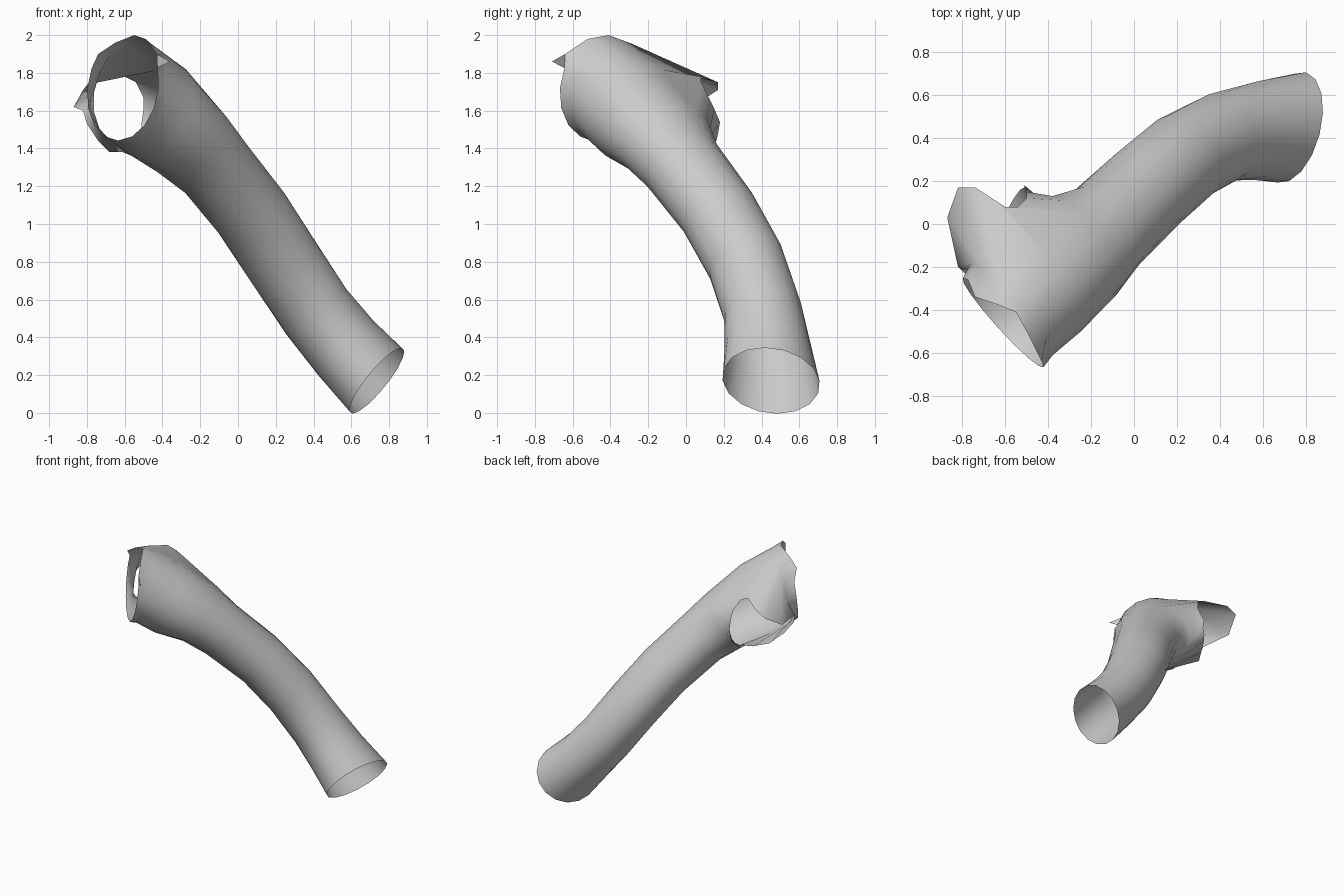
import bpy, bmesh, math
from mathutils import Vector

cube = bpy.data.objects.get("Cube")
if cube:
    bpy.data.objects.remove(cube, do_unlink=True)

SIDES = 16
STEP = 2 * math.pi / SIDES

# Plain grey surface
grey = bpy.data.materials.new("light grey")
grey.use_nodes = True
grey.diffuse_color = (0.6, 0.6, 0.6, 1)
grey.node_tree.nodes["Principled BSDF"].inputs["Base Color"].default_value = (0.6, 0.6, 0.6, 1)

# Main tube sections, lower end first: centre, side radius, upright radius, axis
SECTIONS = [
    ((0.735, 0.45, 0.17), 0.265, 0.22, (-0.77, 0.20, 0.61)),
    ((0.57, 0.435, 0.345), 0.23, 0.205, (-0.69, 0.02, 0.72)),
    ((0.415, 0.405, 0.535), 0.21, 0.20, (-0.60, -0.20, 0.75)),
    ((0.24, 0.315, 0.80), 0.215, 0.20, (-0.53, -0.40, 0.77)),
    ((0.07, 0.17, 1.06), 0.22, 0.20, (-0.55, -0.50, 0.70)),
    ((-0.13, -0.02, 1.31), 0.23, 0.205, (-0.58, -0.50, 0.63)),
    ((-0.26, -0.11, 1.44), 0.285, 0.225, (-0.62, -0.48, 0.60)),
    ((-0.42, -0.28, 1.59), 0.28, 0.27, (-0.72, -0.55, 0.40)),
    ((-0.57, -0.40, 1.70), 0.285, 0.28, (-0.74, -0.67, 0.20)),
    ((-0.61, -0.46, 1.72), 0.28, 0.28, (-0.74, -0.67, 0.12)),
]
HOLE_START = 6      # the rear opening lies between sections 6 and 8
HALF = 3            # columns either side of the opening's centre

bm = bmesh.new()


def section(centre, r_side, r_up, axis):
    t = Vector(axis).normalized()
    u = t.cross(Vector((0, 0, 1))).normalized()
    v = u.cross(t)
    return [bm.verts.new(Vector(centre) + u * r_side * math.cos(k * STEP)
                         + v * r_up * math.sin(k * STEP)) for k in range(SIDES)]


# Main tube, leaving the rear opening
rings = [section(*s) for s in SECTIONS]
for i in range(len(rings) - 1):
    for k in range(SIDES):
        in_hole = k < HALF or k >= SIDES - HALF
        if HOLE_START <= i < HOLE_START + 2 and in_hole:
            continue
        n = (k + 1) % SIDES
        bm.faces.new((rings[i][k], rings[i][n], rings[i + 1][n], rings[i + 1][k]))

# Uneven top of the front rim
FRONT_TORN = {2: (-0.74, -0.34, 1.90), 3: (-0.65, -0.37, 1.96),
              4: (-0.55, -0.41, 2.0), 5: (-0.49, -0.52, 1.98), 6: (-0.43, -0.64, 1.90)}
for k, spot in FRONT_TORN.items():
    rings[-1][k].co = spot

# Small torn point on the front rim
spike = bm.verts.new((-0.36, -0.71, 1.86))
bm.faces.new((rings[-1][7], rings[-1][6], spike))

# Edge of the hole, in order round the opening
a, b, c = rings[HOLE_START:HOLE_START + 3]
cols = range(-HALF, HALF + 1)
hole = [a[k] for k in cols] + [b[HALF]] + [c[k] for k in reversed(cols)] + [b[-HALF]]

# Rear rim: near wall going up, overhanging top sheet, left edge, then the floor
REAR_RIM = [
    (-0.56, 0.12, 1.41), (-0.53, 0.16, 1.44), (-0.51, 0.17, 1.48), (-0.51, 0.18, 1.54),
    (-0.50, 0.15, 1.61), (-0.50, 0.12, 1.67), (-0.54, 0.08, 1.75), (-0.60, 0.08, 1.78),
    (-0.74, 0.17, 1.75), (-0.82, 0.17, 1.71), (-0.87, 0.03, 1.62), (-0.82, -0.20, 1.60),
    (-0.80, -0.22, 1.53), (-0.74, -0.18, 1.44), (-0.68, -0.08, 1.38), (-0.61, 0.03, 1.38),
]
rim = [bm.verts.new(p) for p in REAR_RIM]
for k in range(SIDES):
    n = (k + 1) % SIDES
    bm.faces.new((hole[k], hole[n], rim[n], rim[k]))

bmesh.ops.recalc_face_normals(bm, faces=bm.faces)
mesh = bpy.data.meshes.new("branching_tube")
bm.to_mesh(mesh)
bm.free()
mesh.materials.append(grey)
tube = bpy.data.objects.new("branching_tube", mesh)
bpy.context.collection.objects.link(tube)

# Smooth skin
bpy.ops.object.select_all(action='DESELECT')
tube.select_set(True)
bpy.context.view_layer.objects.active = tube
bpy.ops.object.shade_smooth_by_angle(angle=math.radians(60))
